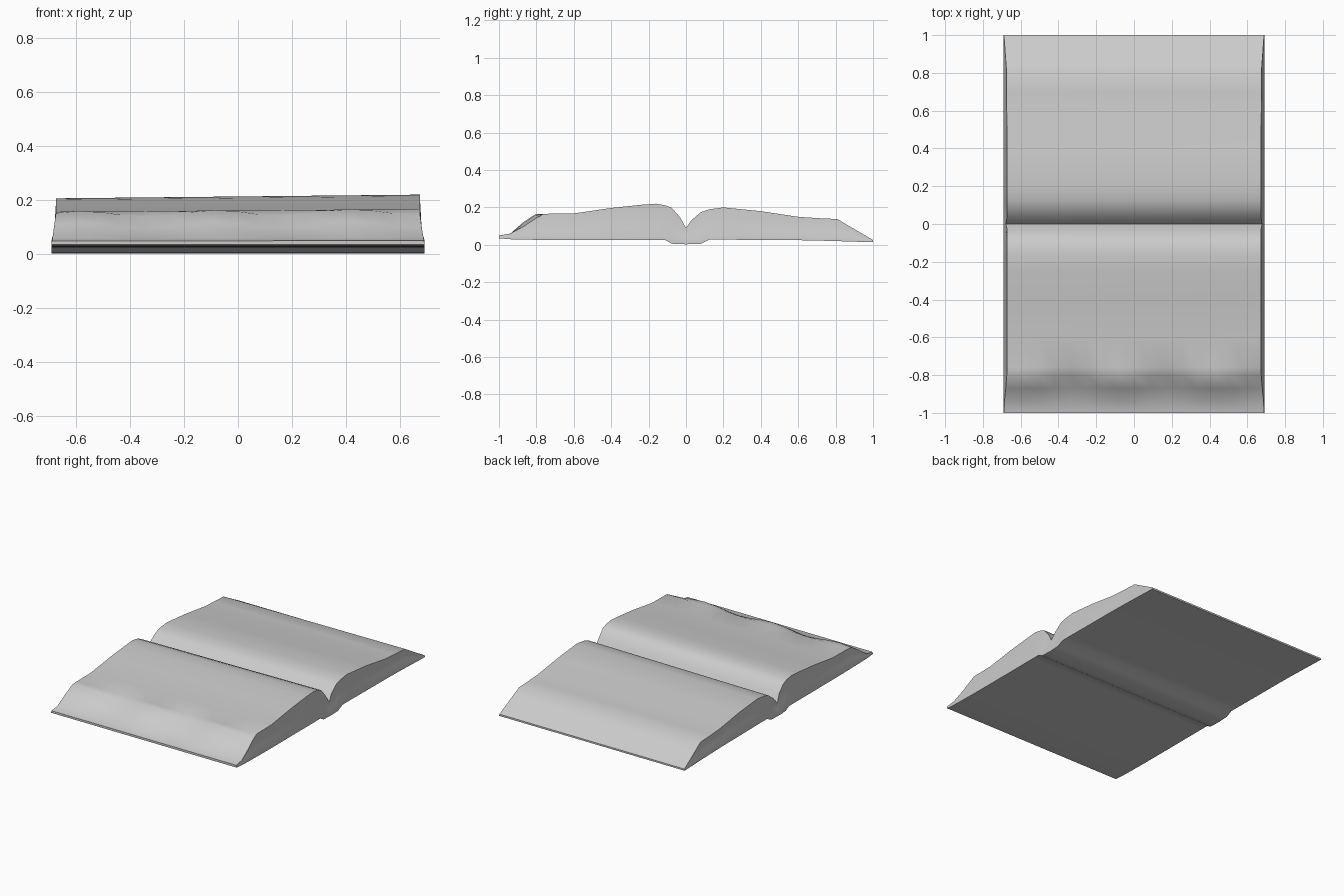
import bpy
import bmesh
import math

cube = bpy.data.objects.get("Cube")
if cube:
    bpy.data.objects.remove(cube, do_unlink=True)

paper = bpy.data.materials.new("plain_grey")
paper.use_nodes = True
paper.diffuse_color = (0.6, 0.6, 0.6, 1)
paper.node_tree.nodes["Principled BSDF"].inputs["Base Color"].default_value = (0.6, 0.6, 0.6, 1)

# Cross-section of the open book, front to back: y, page height, underside height
SECTION = [
    (-1, .05, .035), (-.94, .06, .03), (-.87, .11, .028), (-.8, .156, .027),
    (-.76, .166, .026), (-.6, .168, .025), (-.4, .197, .025), (-.24, .214, .025),
    (-.16, .22, .025), (-.11, .211, .025), (-.075, .197, .006), (-.03, .145, .004),
    (0, .09, .003), (.03, .133, .004), (.08, .175, .006), (.125, .19, .028),
    (.2, .2, .028), (.4, .18, .026), (.6, .15, .025), (.7, .143, .023),
    (.81, .138, .02), (.87, .102, .018), (1, .026, .014),
]
HALF = 0.69
COLUMNS = 16


def page_point(y, top, low, u):
    """Top of the pages: rises slightly to the left, rippled at the fore edge."""
    rise = top - low
    z = top + 0.035 * rise * (u - 1)
    if -.9 < y < -.78:
        z += 0.012 * math.sin(u * 8.5 + 2.6)
    return (u * (HALF - min(0.018, 0.13 * rise)), y, z)


def station(y, top, low):
    """Closed ring round the book at one y: underside, cover lip, page ends, top."""
    rise = top - low
    lip = low + min(0.02, rise * 0.4)
    wall = lip + rise * 0.25
    tuck = HALF - min(0.011, rise * 0.1)
    us = [-1 + 2 * i / COLUMNS for i in range(COLUMNS + 1)]
    ring = [(u * HALF, y, low) for u in us]
    ring += [(HALF, y, lip), (tuck, y, wall)]
    ring += [page_point(y, top, low, u) for u in reversed(us)]
    ring += [(-tuck, y, wall), (-HALF, y, lip)]
    return ring


# Skin the rings into one closed surface
bm = bmesh.new()
rings = [[bm.verts.new(p) for p in station(*s)] for s in SECTION]
for a, b in zip(rings, rings[1:]):
    for i in range(len(a)):
        j = (i + 1) % len(a)
        bm.faces.new((a[i], a[j], b[j], b[i]))
bm.faces.new(rings[0])
bm.faces.new(rings[-1])
bmesh.ops.recalc_face_normals(bm, faces=bm.faces)
mesh = bpy.data.meshes.new("open_book")
bm.to_mesh(mesh)
bm.free()

book = bpy.data.objects.new("open_book", mesh)
bpy.context.collection.objects.link(book)
mesh.materials.append(paper)
bpy.context.view_layer.objects.active = book
book.select_set(True)
bpy.ops.object.shade_smooth_by_angle(angle=math.radians(50))
